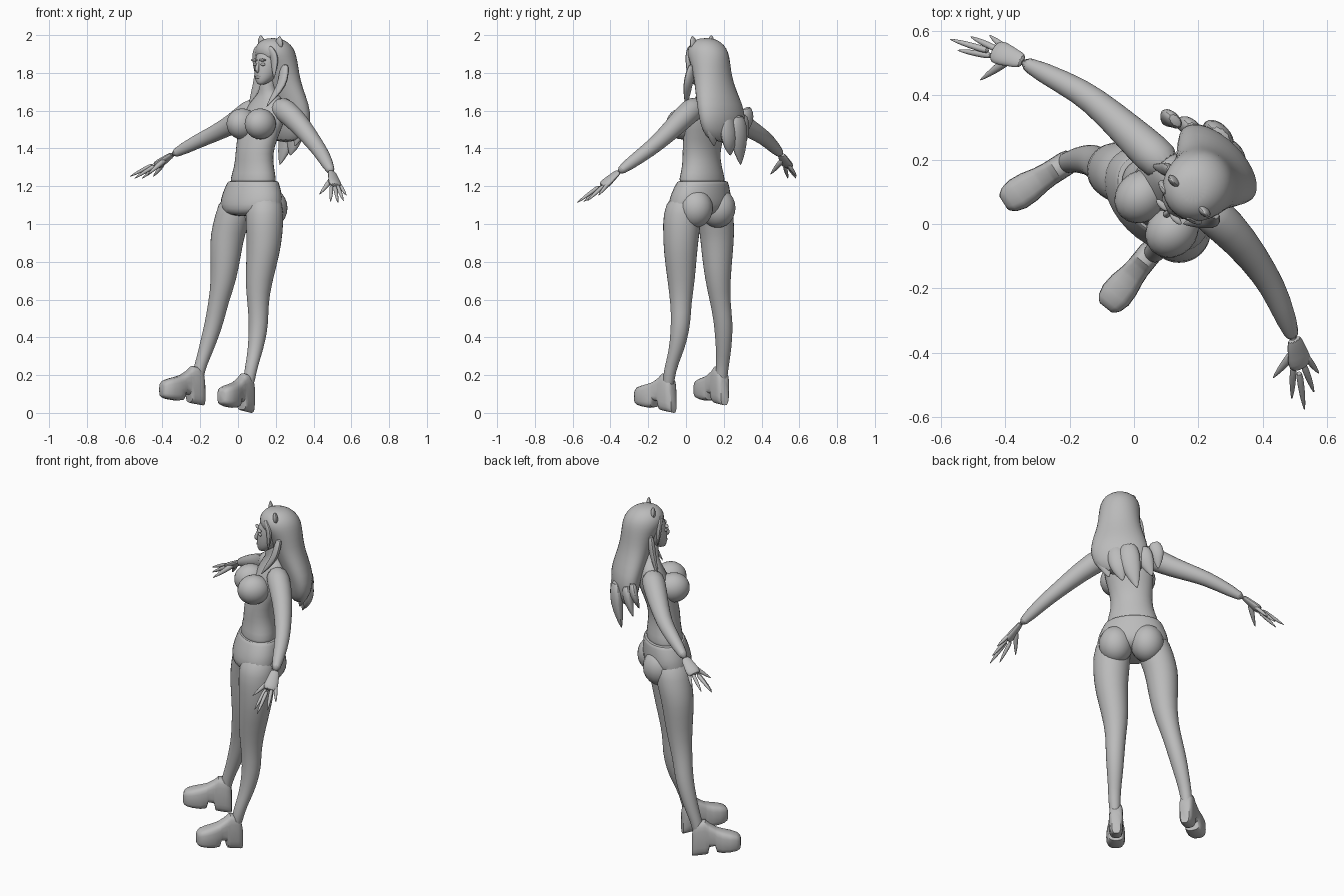
import bpy, bmesh, math
from mathutils import Vector, Matrix

R = math.sqrt(0.5)
grey = bpy.data.materials.new("plain_grey")
grey.diffuse_color = (0.5, 0.5, 0.5, 1)


def P(u, v, z):
    """Body frame (u = figure's left, v = forward) to world."""
    return Vector((R * (u - v), R * (-u - v), z))


U, V = P(1, 0, 0), P(0, 1, 0)


def finish(name, bm, sub=1, angle=50):
    bmesh.ops.recalc_face_normals(bm, faces=bm.faces)
    me = bpy.data.meshes.new(name)
    bm.to_mesh(me)
    bm.free()
    ob = bpy.data.objects.new(name, me)
    bpy.context.collection.objects.link(ob)
    me.materials.append(grey)
    if sub:
        ob.modifiers.new("Smooth", 'SUBSURF').levels = sub
        ob.modifiers["Smooth"].render_levels = sub
    bpy.ops.object.select_all(action='DESELECT')
    ob.select_set(True)
    bpy.context.view_layer.objects.active = ob
    bpy.ops.object.shade_smooth_by_angle(angle=math.radians(angle))
    return ob


def skin(name, rings, sub=1, angle=50):
    """Bridge a list of closed rings of points and cap both ends."""
    bm = bmesh.new()
    rows = [[bm.verts.new(p) for p in ring] for ring in rings]
    n = len(rows[0])
    for a, b in zip(rows, rows[1:]):
        for i in range(n):
            j = (i + 1) % n
            bm.faces.new((a[i], a[j], b[j], b[i]))
    bm.faces.new(rows[0])
    bm.faces.new(rows[-1])
    return finish(name, bm, sub, angle)


def ring(c, e1, e2, a, b, n=16, power=1.0):
    out = []
    for i in range(n):
        t = 2 * math.pi * i / n
        ct, st = math.cos(t), math.sin(t)
        ct = math.copysign(abs(ct) ** power, ct)
        st = math.copysign(abs(st) ** power, st)
        out.append(Vector(c) + e1 * a * ct + e2 * b * st)
    return out


def loft(name, rows, sub=1):
    """Horizontal sections: x, y, z, half width, half depth."""
    return skin(name, [ring(r[:3], U, V, r[3], r[-1]) for r in rows], sub)


def tube(name, pts, radii, flat=1.0, n=12, side=V):
    """Sections across a path, optionally flattened against the side axis."""
    pts = [Vector(p) for p in pts]
    rings = []
    for i, p in enumerate(pts):
        t = (pts[min(i + 1, len(pts) - 1)] - pts[max(i - 1, 0)]).normalized()
        e1 = (side - t * side.dot(t)).normalized()
        rings.append(ring(p, e1, t.cross(e1), radii[i], radii[i] * flat, n))
    return skin(name, rings)


def ball(name, c, a, b, h):
    bm = bmesh.new()
    m = Matrix((U * a, V * b, Vector((0, 0, h)))).transposed().to_4x4()
    m.translation = Vector(c)
    bmesh.ops.create_uvsphere(bm, u_segments=20, v_segments=12, radius=1, matrix=m)
    return finish(name, bm, 0)


# torso, neck
loft("torso", [(.08, .085, 1.18, .145, .10), (.08, .085, 1.24, .145, .10),
               (.085, .085, 1.30, .122, .09), (.085, .08, 1.37, .113, .086),
               (.10, .09, 1.45, .125, .09), (.13, .108, 1.54, .14, .095),
               (.15, .12, 1.61, .135, .08), (.157, .12, 1.66, .10, .062),
               (.157, .115, 1.69, .055, .048), (.155, .105, 1.73, .04, .041),
               (.165, .10, 1.80, .04, .04)])
ball("right_breast", (.022, .085, 1.53), .078, .088, .082)
ball("left_breast", (.118, -.022, 1.53), .078, .088, .082)

# hips with a raised waistband
loft("hips", [(.08, .088, 1.228, .135, .09), (.08, .088, 1.227, .157, .111),
              (.08, .087, 1.215, .163, .115), (.075, .08, 1.17, .187, .125),
              (.07, .072, 1.10, .205, .135), (.065, .068, 1.06, .17, .12),
              (.06, .065, 1.04, .07, .08)])
for s, n in ((-1, "right"), (1, "left")):
    ball(n + "_buttock", P(s * .085, -.152, 1.085), .092, .098, .105)

# legs
loft("right_leg", [(.0, .14, 1.16, .09), (-.02, .153, 1.05, .102),
                   (-.055, .165, .95, .093), (-.065, .165, .85, .085),
                   (-.075, .168, .70, .068), (-.105, .182, .58, .054),
                   (-.125, .198, .48, .051), (-.155, .20, .38, .045),
                   (-.18, .198, .30, .038), (-.21, .19, .22, .032),
                   (-.22, .185, .12, .03)])
loft("left_leg", [(.14, .0, 1.16, .09), (.14, -.02, 1.05, .105),
                  (.14, -.025, .95, .098), (.135, -.03, .85, .09),
                  (.11, -.025, .70, .074), (.105, -.027, .58, .056),
                  (.11, -.027, .48, .053), (.10, -.04, .38, .046),
                  (.085, -.06, .30, .038), (.065, -.088, .22, .033),
                  (.052, -.095, .12, .03)])

# platform shoes: station, half width, bottom, top
SHOE = [(0, .024, .0, .13), (.04, .034, 0, .175), (.12, .038, 0, .198), (.27, .038, 0, .198),
        (.33, .038, .003, .18), (.36, .038, .042, .172), (.48, .041, .046, .148),
        (.52, .043, .008, .142), (.64, .049, 0, .128), (.80, .051, 0, .112),
        (.92, .043, .002, .098), (.98, .031, .008, .083), (1, .022, .016, .07)]


def shoe(name, heel, toe, z0, z1):
    heel, toe = Vector((*heel, z0)), Vector((*toe, z1))
    d = toe - heel
    w = Vector((-d.y, d.x, 0)).normalized()
    rings = []
    for s, hw, lo, hi in SHOE:
        c = heel + d * s + Vector((0, 0, (lo + hi) / 2))
        rings.append(ring(c, w, Vector((0, 0, 1)), hw, (hi - lo) / 2, 20, .6))
    skin(name, rings, 0, 40)


shoe("right_shoe", (-.185, .205), (-.405, .065), .04, .078)
shoe("left_shoe", (.07, -.065), (-.088, -.26), .0, .042)


# arms and hands: shoulder to wrist, then fingers spread from the palm
def arm(side, path, tips, thumb):
    tube(side + "_arm", path, [.058, .066, .056, .043, .039, .025], n=16)
    wrist = Vector(path[-1])
    centre = sum((Vector(t) for t in tips), Vector()) / len(tips)
    axis = centre - wrist
    palm_end = wrist + axis * .48
    tube(side + "_palm", [wrist - axis * .12, wrist + axis * .12, wrist + axis * .35, palm_end],
         [.026, .031, .043, .034], .5)
    for i, t in enumerate(tips):
        t = Vector(t)
        base = palm_end - axis * .08 + (t - centre) * .42
        tube(f"{side}_finger_{i + 1}", [base, base.lerp(t, .35), base.lerp(t, .7), t],
             [.012, .0115, .009, .0015], n=8)
    t = Vector(thumb)
    base = wrist + axis * .12
    tube(side + "_thumb", [base, base.lerp(t, .4), base.lerp(t, .72), t],
         [.018, .015, .010, .0015], n=8)


arm("right", [(.11, .17, 1.615), (.06, .215, 1.595), (-.015, .285, 1.535), (-.13, .39, 1.475),
              (-.21, .435, 1.44), (-.36, .51, 1.36)],
    [(-.55, .54, 1.24), (-.575, .575, 1.25), (-.51, .583, 1.24), (-.45, .587, 1.25)],
    (-.48, .445, 1.26))
arm("left", [(.20, .07, 1.625), (.25, .025, 1.605), (.33, -.05, 1.525), (.41, -.16, 1.42),
             (.45, -.235, 1.365), (.50, -.37, 1.265)],
    [(.49, -.545, 1.115), (.53, -.58, 1.11), (.56, -.525, 1.12), (.575, -.465, 1.15)],
    (.43, -.48, 1.155))

# head and face
loft("head", [(.122, .052, 1.738, .015, .015), (.13, .06, 1.746, .03, .034),
              (.142, .072, 1.772, .052, .058), (.155, .085, 1.81, .065, .077),
              (.165, .092, 1.85, .07, .085), (.175, .10, 1.90, .075, .09),
              (.185, .105, 1.95, .05, .06)])
tube("nose", [P(.05, -.107, 1.862), P(.05, -.094, 1.835), P(.05, -.088, 1.815), P(.05, -.105, 1.80)],
     [.007, .010, .014, .008], n=8, side=U)
ball("lips", P(.05, -.105, 1.777), .02, .012, .009)
for s, n in ((-1, "right"), (1, "left")):
    ball(n + "_eye", P(.05 + s * .029, -.107, 1.845), .016, .008, .008)
    ball(n + "_brow", P(.05 + s * .03, -.103, 1.868), .024, .01, .007)

# main hair mass
loft("hair", [(.185, .105, 1.985, .035, .035), (.187, .108, 1.965, .078, .08),
              (.192, .112, 1.93, .104, .108), (.198, .118, 1.89, .112, .115),
              (.215, .132, 1.84, .114, .098), (.228, .145, 1.76, .118, .088),
              (.245, .165, 1.68, .14, .085), (.263, .19, 1.59, .163, .083),
              (.262, .195, 1.50, .15, .068), (.25, .20, 1.43, .10, .04)])

# loose ends at the back, side locks and fringe
STRANDS = [((.27, .27, 1.58), (.26, .28, 1.45), (.22, .29, 1.31), .062),
           ((.31, .21, 1.58), (.30, .23, 1.45), (.275, .235, 1.36), .058),
           ((.34, .13, 1.60), (.33, .14, 1.50), (.30, .15, 1.41), .05),
           ((.19, .29, 1.58), (.17, .30, 1.50), (.13, .31, 1.41), .05),
           ((.13, .32, 1.62), (.11, .33, 1.55), (.09, .31, 1.47), .04),
           ((.25, .035, 1.85), (.235, .01, 1.74), (.15, .0, 1.62), .034),
           ((.12, .165, 1.85), (.105, .165, 1.74), (.055, .18, 1.61), .034),
           ((.16, .03, 1.94), (.195, .018, 1.88), (.19, .012, 1.77), .03),
           ((.11, .09, 1.94), (.095, .118, 1.88), (.098, .125, 1.77), .03)]
for i, (a, b, c, r) in enumerate(STRANDS):
    a, b, c = Vector(a), Vector(b), Vector(c)
    tube(f"hair_strand_{i + 1}", [a, a.lerp(b, .5), b, b.lerp(c, .55), c],
         [r * .7, r, r * .95, r * .6, .002], .6, 10, U)

# animal ears
for n, base, tip in (("right", (.13, .13, 1.93), (.118, .135, 2.0)),
                     ("left", (.215, .045, 1.93), (.222, .032, 1.995))):
    a, b = Vector(base), Vector(tip)
    tube(n + "_ear", [a, a.lerp(b, .5), a.lerp(b, .8), b], [.03, .028, .018, .002], .55, 8, U)
